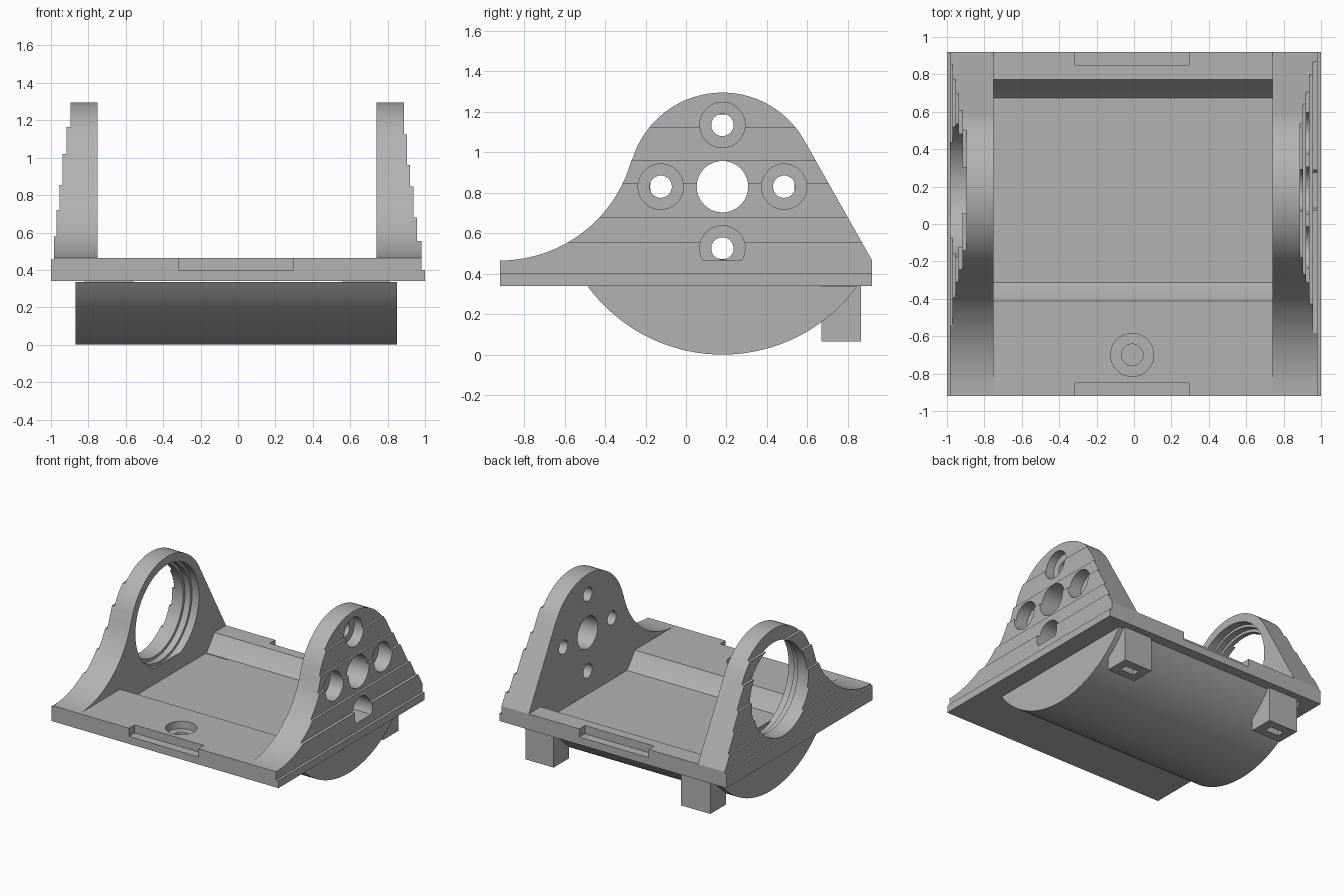
import bpy, bmesh
from math import sin, cos, pi, radians, atan2, acos, hypot

if "Cube" in bpy.data.objects:
    bpy.data.objects.remove(bpy.data.objects["Cube"], do_unlink=True)

grey = bpy.data.materials.new("plain_grey")
grey.use_nodes = True
COLOR = (0.45, 0.45, 0.45, 1)
grey.diffuse_color = COLOR
grey.node_tree.nodes["Principled BSDF"].inputs["Base Color"].default_value = COLOR

AXIS_Y, AXIS_Z = 0.18, 0.83      # shared axis of bores, walls and drum
BASE, TOP, HALF = 0.34, 0.465, 0.92


def prism(name, pts, axis, a, b):
    """Extrude a 2D outline along an axis from a to b."""
    place = {"x": lambda u, v, t: (t, u, v),
             "y": lambda u, v, t: (u, t, v),
             "z": lambda u, v, t: (u, v, t)}[axis]
    bm = bmesh.new()
    lo = [bm.verts.new(place(u, v, a)) for u, v in pts]
    hi = [bm.verts.new(place(u, v, b)) for u, v in pts]
    bm.faces.new(lo)
    bm.faces.new(hi)
    for i in range(len(pts)):
        j = (i + 1) % len(pts)
        bm.faces.new((lo[i], lo[j], hi[j], hi[i]))
    bmesh.ops.recalc_face_normals(bm, faces=bm.faces)
    mesh = bpy.data.meshes.new(name)
    bm.to_mesh(mesh)
    bm.free()
    mesh.materials.append(grey)
    ob = bpy.data.objects.new(name, mesh)
    bpy.context.collection.objects.link(ob)
    return ob


def box(name, x, y, z):
    return prism(name, [(x[0], y[0]), (x[1], y[0]), (x[1], y[1]), (x[0], y[1])], "z", *z)


def arc(cu, cv, r, start, end, n):
    return [(cu + r * cos(start + (end - start) * i / n),
             cv + r * sin(start + (end - start) * i / n)) for i in range(n + 1)]


def circle(cu, cv, r, n=64):
    return arc(cu, cv, r, 0, 2 * pi, n)[:-1]


def boolean(ob, cutter, operation="DIFFERENCE"):
    mod = ob.modifiers.new("cut", "BOOLEAN")
    mod.operation, mod.object, mod.solver = operation, cutter, "EXACT"
    bpy.context.view_layer.objects.active = ob
    bpy.ops.object.modifier_apply(modifier=mod.name)
    bpy.data.objects.remove(cutter, do_unlink=True)


def bore(ob, r, x0, x1, y=AXIS_Y, z=AXIS_Z):
    boolean(ob, prism("bore", circle(y, z, r), "x", x0, x1))


# Wall outline: concave sweep, round top, straight tangent down to the back edge
ROUND, SWEEP = 0.465, 0.674
join = atan2(AXIS_Z - TOP - SWEEP, AXIS_Y + HALF)
dy, dz = HALF - AXIS_Y, TOP - AXIS_Z
tangent = atan2(dz, dy) + acos(ROUND / hypot(dy, dz))
outline = arc(-HALF, TOP + SWEEP, SWEEP, -pi / 2, join, 40)
outline += arc(AXIS_Y, AXIS_Z, ROUND, pi + join, tangent, 60)[1:]
outline.append((HALF, TOP))


def stepped_wall(name, inner, steps):
    """Cut the wall outline with a staircase of (outer x, step top z)."""
    stairs, z = [(inner, TOP)], TOP
    for x, top in steps:
        stairs += [(x, z), (x, top)]
        z = top
    stairs.append((inner, z))
    wall = prism(name, outline, "x", -1.1, 1.1)
    boolean(wall, prism("stairs", stairs, "y", -1.1, 1.1), "INTERSECT")
    return wall


left_wall = stepped_wall("left_wall", 0.74, [
    (0.98, 0.555), (0.957, 0.68), (0.938, 0.845), (0.92, 0.96), (0.904, 1.125), (0.887, 1.4)])
right_wall = stepped_wall("right_wall", -0.75, [
    (-0.985, 0.58), (-0.97, 0.72), (-0.955, 0.855), (-0.937, 1.02), (-0.916, 1.165), (-0.895, 1.4)])

# Left wall: centre bore and four counterbored screw holes
bore(left_wall, 0.127, 0.6, 1.1)
for k in range(4):
    y = AXIS_Y + 0.305 * cos(k * pi / 2)
    z = AXIS_Z + 0.305 * sin(k * pi / 2)
    bore(left_wall, 0.055, 0.6, 1.1, y, z)
    bore(left_wall, 0.112, 0.82, 1.1, y, z)

# Base plate with small ledges along both sides
plate = prism("base_plate", [
    (-1, BASE), (1, BASE), (1, 0.4), (0.98, 0.4), (0.98, TOP),
    (-0.985, TOP), (-0.985, 0.455), (-1, 0.455)], "y", -HALF, HALF)

# Round clearance between the walls, down to the drum's flat top
bore(plate, 0.696, -0.75, 0.74)

# Right wall: large stepped ring opening, running slightly into the plate
for r, depth in ((0.40, -0.81), (0.38, -0.86), (0.357, -1.1)):
    bore(right_wall, r, -0.6, depth)
    if AXIS_Z - r < TOP:
        bore(plate, r, -0.76, depth)

# Edge notches front and back
for y in (-HALF, HALF):
    boolean(plate, box("notch", (-0.315, 0.295), (y - 0.07, y + 0.07), (0.4, 0.6)))

# Blind screw recess near the front
for r, z in ((0.115, 0.405), (0.058, 0.365)):
    boolean(plate, prism("recess", circle(-0.01, -0.7, r), "z", z, 0.6))

# Drum segment under the plate
DRUM = 0.826
half = acos((AXIS_Z - BASE) / DRUM)
drum = prism("drum", arc(AXIS_Y, DRUM, DRUM, -pi / 2 - half, -pi / 2 + half, 64), "x", -0.87, 0.85)

# Two rear feet with a slot in the underside
feet = []
for name, x0, x1 in (("left_foot", 0.56, 0.81), ("right_foot", -0.82, -0.56)):
    foot = box(name, (x0, x1), (0.67, 0.865), (0.065, BASE))
    mid = (x0 + x1) / 2
    boolean(foot, box("slot", (mid - 0.06, mid + 0.06), (0.735, 0.795), (0, 0.16)))
    feet.append(foot)

# Smooth the curved faces, keep edges sharp
bpy.ops.object.select_all(action="DESELECT")
for ob in [left_wall, right_wall, plate, drum] + feet:
    ob.select_set(True)
bpy.context.view_layer.objects.active = plate
bpy.ops.object.shade_smooth_by_angle(angle=radians(25))
